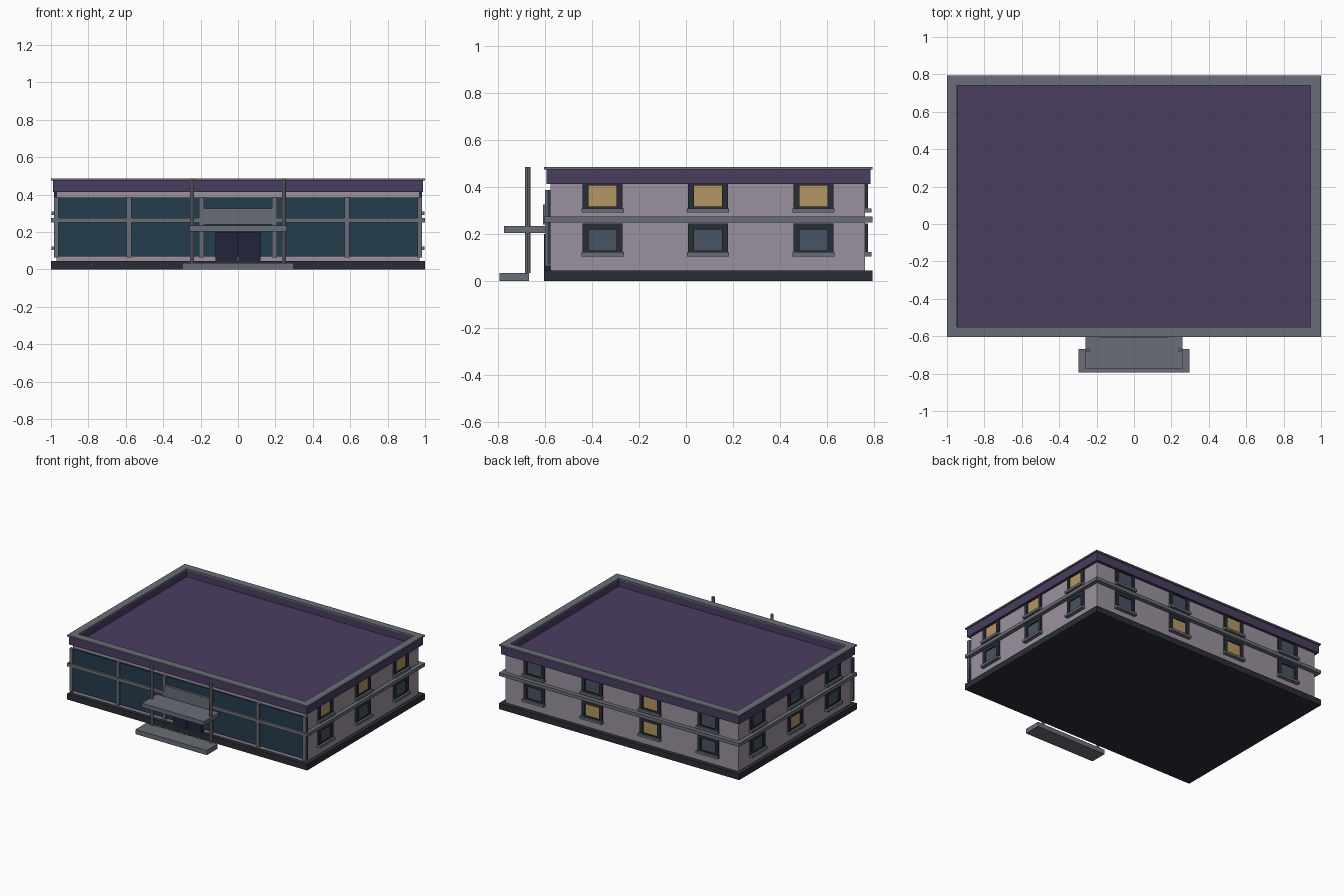
import bpy, bmesh
from mathutils import Matrix, Vector

if "Cube" in bpy.data.objects:
    bpy.data.objects.remove(bpy.data.objects["Cube"])


def material(name, rgb):
    m = bpy.data.materials.new(name)
    m.diffuse_color = [((c / 255 + 0.055) / 1.055) ** 2.4 for c in rgb] + [1]
    m.use_nodes = True
    m.node_tree.nodes["Principled BSDF"].inputs["Base Color"].default_value = m.diffuse_color
    return m


WALL = material("pale_wall", (155, 145, 158))
TRIM = material("grey_trim", (106, 109, 119))
DARK = material("dark_base", (42, 46, 54))
PURPLE = material("purple_roof", (74, 61, 96))
GLASS = material("teal_glass", (36, 60, 76))
DOOR = material("navy_door", (34, 36, 58))
LIT = material("lit_pane", (180, 150, 100))
UNLIT = material("slate_pane", (72, 83, 100))


def boxes(name, mat, extents, matrix=None):
    """One object from boxes given as (x0, x1, y0, y1, z0, z1)."""
    bm = bmesh.new()
    for x0, x1, y0, y1, z0, z1 in extents:
        size = Matrix.Diagonal((x1 - x0, y1 - y0, z1 - z0, 1))
        mid = Vector((x0 + x1, y0 + y1, z0 + z1)) / 2
        bmesh.ops.create_cube(bm, size=1, matrix=Matrix.Translation(mid) @ size)
    me = bpy.data.meshes.new(name)
    bm.to_mesh(me)
    bm.free()
    me.materials.append(mat)
    ob = bpy.data.objects.new(name, me)
    bpy.context.collection.objects.link(ob)
    if matrix:
        ob.matrix_world = matrix
    return ob


def ring(name, mat, x, y0, y1, z0, z1, t):
    """Rectangular band of four strips around the building."""
    return boxes(name, mat, [
        (-x, x, y0, y0 + t, z0, z1), (-x, x, y1 - t, y1, z0, z1),
        (-x, -x + t, y0 + t, y1 - t, z0, z1), (x - t, x, y0 + t, y1 - t, z0, z1)])


# Main body
boxes("plinth", DARK, [(-1, 1, -0.605, 0.795, 0, 0.045)])
boxes("walls", WALL, [(-0.97, 0.97, -0.577, 0.763, 0.045, 0.413)])
boxes("roof_deck", PURPLE, [(-0.95, 0.95, -0.55, 0.745, 0.413, 0.425)])
ring("parapet", PURPLE, 0.99, -0.595, 0.785, 0.413, 0.475, 0.045)
ring("parapet_cap", TRIM, 1.0, -0.605, 0.795, 0.475, 0.486, 0.055)
ring("belt_course", TRIM, 1.0, -0.605, 0.795, 0.25, 0.275, 0.035)

# Front curtain wall
boxes("front_glass", GLASS, [(-0.985, 0.985, -0.59, -0.577, 0.07, 0.385)])
boxes("front_mullions", TRIM,
      [(x - 0.013, x + 0.013, -0.6, -0.577, 0.065, 0.388)
       for x in (-0.972, -0.583, -0.195, 0.195, 0.583, 0.972)])

# Entrance
for side, x in (("left", -0.061), ("right", 0.061)):
    boxes(side + "_door", DOOR, [(x - 0.058, x + 0.058, -0.604, -0.577, 0.04, 0.2)])
boxes("entrance_panel", TRIM, [(-0.185, 0.185, -0.608, -0.577, 0.24, 0.325)])
boxes("canopy", TRIM, [(-0.26, 0.26, -0.775, -0.595, 0.204, 0.235)])
boxes("entrance_step", TRIM, [(-0.297, 0.297, -0.795, -0.668, 0, 0.035)])
for side, x in (("left", -0.245), ("right", 0.245)):
    bpy.ops.mesh.primitive_cylinder_add(vertices=12, radius=0.011, depth=0.452,
                                        location=(x, -0.674, 0.26))
    post = bpy.context.object
    post.name = side + "_canopy_post"
    post.data.materials.append(TRIM)
    bpy.ops.object.shade_smooth_by_angle()


def window(name, matrix, z, lit):
    """Window built facing +y in local space, with frame, pane and sill."""
    boxes(name + "_frame", DARK, [
        (-0.085, -0.06, -0.01, 0.013, z, z + 0.122),
        (0.06, 0.085, -0.01, 0.013, z, z + 0.122),
        (-0.06, 0.06, -0.01, 0.013, z + 0.097, z + 0.122),
        (-0.06, 0.06, -0.01, 0.013, z, z + 0.008)], matrix)
    boxes(name + "_pane", LIT if lit else UNLIT,
          [(-0.06, 0.06, -0.01, 0.004, z + 0.008, z + 0.097)], matrix)
    boxes(name + "_sill", TRIM, [(-0.09, 0.09, -0.01, 0.028, z - 0.018, z)], matrix)


# Windows: each facade lists its positions and which (floor, index) are lit
ys = (-0.355, 0.094, 0.543)
xs = (-0.725, -0.242, 0.242, 0.725)
facades = [
    ("right", -1.5707963, [(0.97, y) for y in ys], {(1, 0), (1, 1), (1, 2)}),
    ("left", 1.5707963, [(-0.97, y) for y in ys], {(0, 1)}),
    ("back", 0, [(x, 0.763) for x in xs], {(1, 1), (0, 1), (0, 2)}),
]
for face, angle, places, lit in facades:
    for i, (x, y) in enumerate(places):
        m = Matrix.Translation((x, y, 0)) @ Matrix.Rotation(angle, 4, 'Z')
        for floor, z in enumerate((0.123, 0.31)):
            window(f"{face}_window_{floor + 1}_{i + 1}", m, z, (floor, i) in lit)
